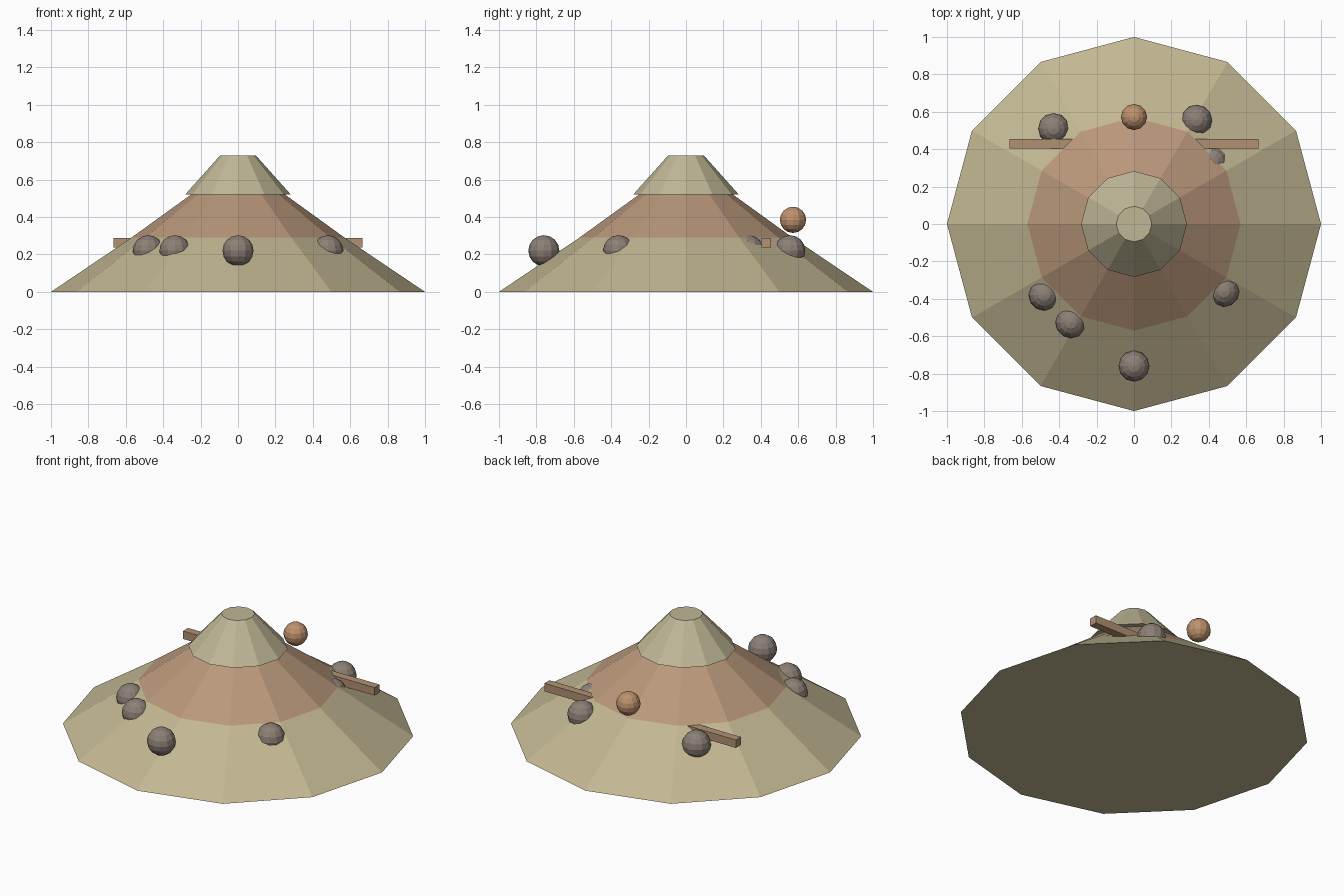
import bpy, bmesh, math
from mathutils import Matrix, Vector

cube = bpy.data.objects.get("Cube")
if cube:
    bpy.data.objects.remove(cube, do_unlink=True)


def material(name, rgb):
    linear = [((c / 255 + 0.055) / 1.055) ** 2.4 for c in rgb] + [1]
    m = bpy.data.materials.new(name)
    m.use_nodes = True
    m.diffuse_color = linear
    m.node_tree.nodes["Principled BSDF"].inputs["Base Color"].default_value = linear
    return m


sand = material("sand", (195, 184, 147))
pale_sand = material("pale sand", (191, 183, 150))
clay = material("clay", (186, 152, 123))
wood = material("wood", (178, 145, 116))
stone = material("stone", (140, 128, 118))
copper = material("copper", (190, 146, 108))


def finish(name, bm, *mats):
    bmesh.ops.recalc_face_normals(bm, faces=bm.faces)
    mesh = bpy.data.meshes.new(name)
    bm.to_mesh(mesh)
    bm.free()
    for m in mats:
        mesh.materials.append(m)
    obj = bpy.data.objects.new(name, mesh)
    bpy.context.collection.objects.link(obj)
    return obj


def lathe(name, profile, mats, sides=12):
    """Faceted solid of revolution with one material per band."""
    bm = bmesh.new()
    rings = []
    for r, z in profile:
        rings.append([bm.verts.new((r * math.cos(a), r * math.sin(a), z))
                      for a in (math.tau * i / sides for i in range(sides))])
    for band, (low, high) in enumerate(zip(rings, rings[1:])):
        for i in range(sides):
            j = (i + 1) % sides
            face = bm.faces.new((low[i], low[j], high[j], high[i]))
            face.material_index = min(band, len(mats) - 1)
    bm.faces.new(rings[0])
    bm.faces.new(rings[-1]).material_index = len(mats) - 1
    return finish(name, bm, *mats)


def ball(name, location, radius, mat):
    bm = bmesh.new()
    bmesh.ops.create_uvsphere(bm, u_segments=12, v_segments=8, radius=radius,
                              matrix=Matrix.Translation(location))
    return finish(name, bm, mat)


# Mound with a clay band, and the overhanging cap
lathe("mound", [(1, 0), (0.57, 0.29), (0.245, 0.525)], [sand, clay])
lathe("cap", [(0.283, 0.52), (0.095, 0.73)], [pale_sand])

# Beam running through the back of the mound
bm = bmesh.new()
bmesh.ops.create_cube(bm, size=1)
bmesh.ops.scale(bm, vec=Vector((1.33, 0.05, 0.05)), verts=bm.verts)
bmesh.ops.translate(bm, vec=Vector((0, 0.43, 0.263)), verts=bm.verts)
finish("beam", bm, wood)

# Boulders half sunk into the slope
spots = [(0, -0.76), (0.48, -0.36), (-0.48, -0.38), (-0.337, -0.527),
         (-0.43, 0.51), (0.335, 0.555), (0.42, 0.335)]
for n, (x, y) in enumerate(spots, 1):
    ball(f"boulder_{n}", (x, y, 0.22), 0.083, stone)

# Small ball above the back slope
ball("copper_ball", (0, 0.572, 0.385), 0.07, copper)
